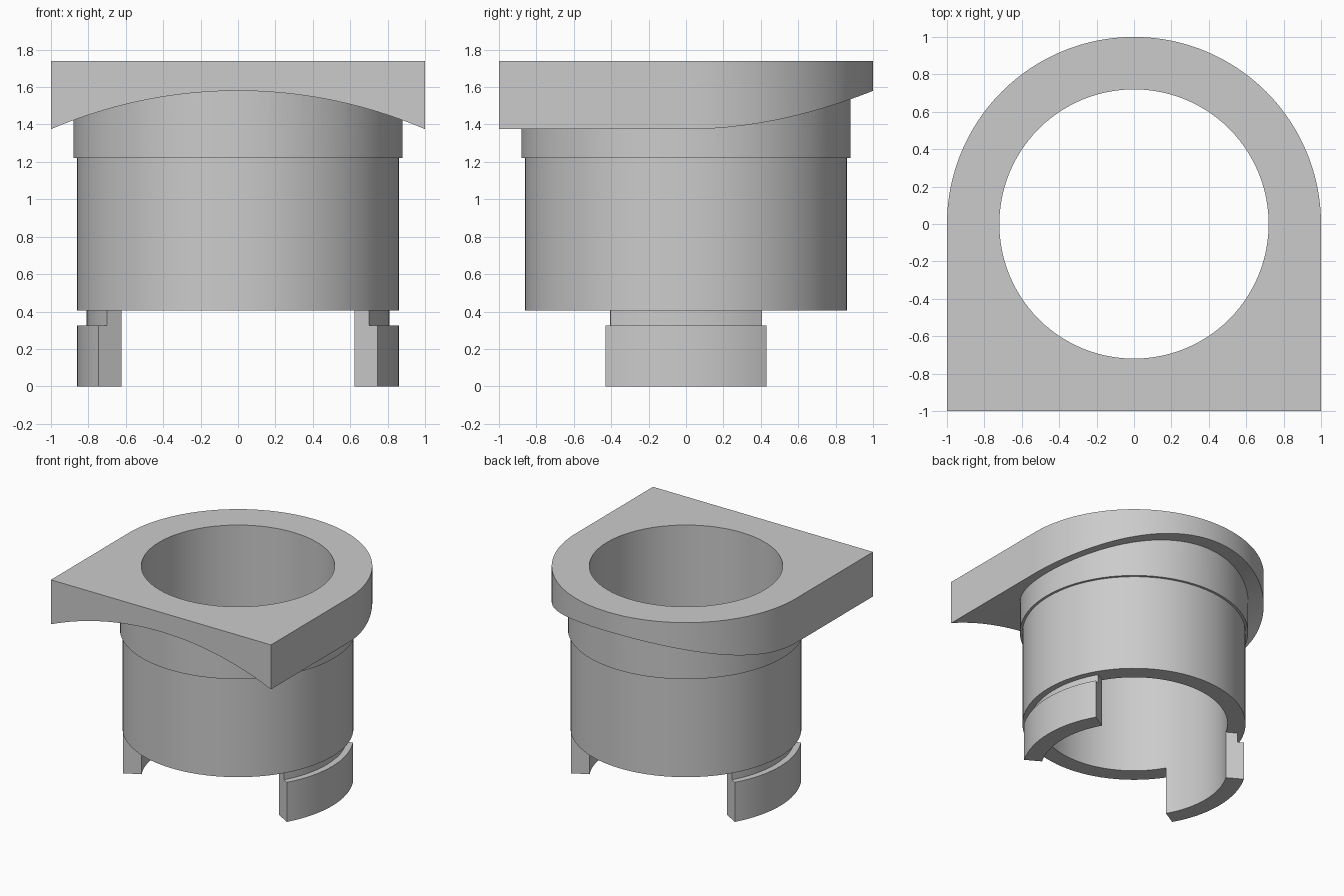
import bpy, bmesh
from math import sin, cos, pi, radians
from mathutils import Vector

cube = bpy.data.objects.get("Cube")
if cube:
    bpy.data.objects.remove(cube, do_unlink=True)

GREY = (0.6, 0.6, 0.6, 1)
grey = bpy.data.materials.new("light grey")
grey.use_nodes = True
grey.diffuse_color = GREY
grey.node_tree.nodes["Principled BSDF"].inputs["Base Color"].default_value = GREY

BORE, SEGMENTS = 0.72, 96
BARREL, COLLAR, NECK = 0.86, 0.88, 0.81
TOP, BARREL_BASE, COLLAR_BASE, FOOT_TOP = 1.74, 0.405, 1.22, 0.325


def prism(name, outline, sweep):
    """Solid made by sweeping a closed outline along a vector."""
    bm = bmesh.new()
    face = bm.faces.new([bm.verts.new(p) for p in outline])
    swept = bmesh.ops.extrude_face_region(bm, geom=[face])["geom"]
    verts = [v for v in swept if isinstance(v, bmesh.types.BMVert)]
    bmesh.ops.translate(bm, verts=verts, vec=Vector(sweep))
    bmesh.ops.recalc_face_normals(bm, faces=bm.faces)
    mesh = bpy.data.meshes.new(name)
    bm.to_mesh(mesh)
    bm.free()
    mesh.materials.append(grey)
    obj = bpy.data.objects.new(name, mesh)
    bpy.context.collection.objects.link(obj)
    return obj


def arc(radius, start, end, steps, z):
    """Points along an arc about the vertical axis, in degrees."""
    angles = [radians(start + (end - start) * i / steps) for i in range(steps + 1)]
    return [(radius * cos(a), radius * sin(a), z) for a in angles]


def disc(name, radius, z0, z1):
    return prism(name, arc(radius, 0, 360, SEGMENTS, z0)[:-1], (0, 0, z1 - z0))


def activate(obj):
    bpy.ops.object.select_all(action="DESELECT")
    obj.select_set(True)
    bpy.context.view_layer.objects.active = obj


def combine(target, tool, operation):
    """Boolean the tool into the target, then discard the tool."""
    activate(target)
    mod = target.modifiers.new("combine", "BOOLEAN")
    mod.operation, mod.solver, mod.object = operation, "EXACT", tool
    bpy.ops.object.modifier_apply(modifier=mod.name)
    bpy.data.objects.remove(tool, do_unlink=True)


def smooth(obj):
    activate(obj)
    bpy.ops.object.shade_smooth_by_angle(angle=radians(25))


# Flange: D-shaped plate whose underside is arched from side to side
flange = prism("flanged_sleeve", arc(1, 0, 180, SEGMENTS, 1) + [(-1, -1, 1), (1, -1, 1)],
               (0, 0, TOP - 1))
ARCH_RADIUS, ARCH_TOP = 2.54, 1.58
xs = [-1.1 + 2.2 * i / 64 for i in range(65)]
underside = [(x, -1.2, ARCH_TOP - ARCH_RADIUS + (ARCH_RADIUS ** 2 - x * x) ** 0.5) for x in xs]
saddle = prism("saddle", underside + [(1.1, -1.2, 2), (-1.1, -1.2, 2)], (0, 2.4, 0))
combine(flange, saddle, "INTERSECT")

# Collar and barrel joined below the flange, then bored through
combine(flange, disc("collar", COLLAR, COLLAR_BASE, 1.65), "UNION")
combine(flange, disc("barrel", BARREL, BARREL_BASE, 1.4), "UNION")
combine(flange, disc("bore", BORE, -0.5, 2.5), "DIFFERENCE")
smooth(flange)


# Two locking legs, each a recessed neck above a thicker foot
def sector(name, outer, z0, z1, middle):
    outline = arc(outer, middle - 30, middle + 30, 16, z0)
    outline += arc(BORE, middle + 30, middle - 30, 16, z0)
    smooth(prism(name, outline, (0, 0, z1 - z0)))


for side, middle in (("left", 0), ("right", 180)):
    sector(side + "_leg_neck", NECK, FOOT_TOP, BARREL_BASE, middle)
    sector(side + "_leg_foot", BARREL, 0, FOOT_TOP, middle)
